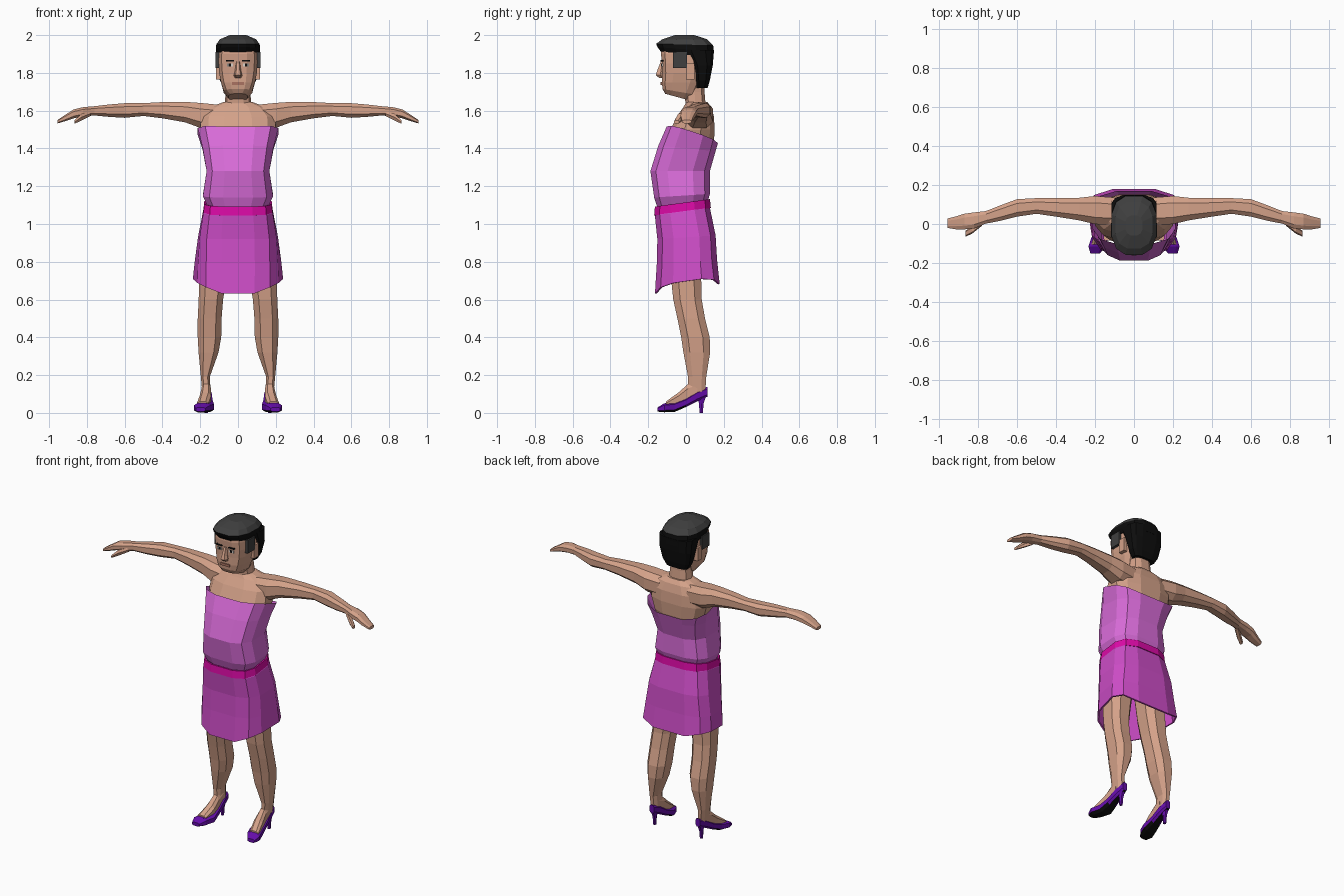
import bpy, bmesh, math

def material(name, rgb):
    m = bpy.data.materials.new(name)
    m.diffuse_color = (*rgb, 1)
    return m

SKIN = material("skin", (0.66, 0.36, 0.25))
BODICE = material("orchid", (0.70, 0.15, 0.70))
SKIRT = material("magenta_violet", (0.62, 0.075, 0.58))
BELT = material("hot_pink", (0.70, 0.003, 0.38))
SHOE = material("purple", (0.13, 0.004, 0.40))
BLACK = material("black", (0.004, 0.004, 0.004))
GREY = material("dark_grey", (0.05, 0.05, 0.05))
WHITE = material("eye_white", (0.7, 0.65, 0.6))
LIPS = material("lip_brown", (0.40, 0.17, 0.12))


def loft(name, rings, mat, axis="z", sides=12, power=0.75, caps=True,
         mirror=False, second=None, rule=None, thick=0):
    """Rings are (position, u0, u1, v0, v1, tilt, drop, flare)."""
    bm = bmesh.new()
    loops = []
    for ring in rings:
        p, u0, u1, v0, v1, tilt, drop, flare = (tuple(ring) + (0, 0, 0))[:8]
        loop = []
        for i in range(sides):
            a = 2 * math.pi * (i + 0.5) / sides
            s, c = math.sin(a), -math.cos(a)
            su = math.copysign(abs(s) ** power, s)
            sv = math.copysign(abs(c) ** power, c)
            u = (u0 + u1) / 2 + su * (u1 - u0) / 2 * (1 + flare * sv)
            v = (v0 + v1) / 2 + sv * (v1 - v0) / 2
            w = p + tilt * sv - drop * (1 - abs(su))
            co = {"z": (u, v, w), "x": (w, u, v), "y": (u, w, v)}[axis]
            loop.append(bm.verts.new(co))
        loops.append(loop)
    for a, b in zip(loops, loops[1:]):
        for i in range(sides):
            j = (i + 1) % sides
            bm.faces.new((a[i], a[j], b[j], b[i]))
    if caps:
        bm.faces.new(loops[0])
        bm.faces.new(loops[-1])
    bmesh.ops.recalc_face_normals(bm, faces=bm.faces)
    bm.normal_update()
    if rule:
        for f in bm.faces:
            f.material_index = int(rule(f))
    me = bpy.data.meshes.new(name)
    bm.to_mesh(me)
    bm.free()
    me.materials.append(mat)
    if second:
        me.materials.append(second)
    ob = bpy.data.objects.new(name, me)
    bpy.context.collection.objects.link(ob)
    if thick:
        ob.modifiers.new("thickness", "SOLIDIFY").thickness = thick
    if mirror:
        ob.modifiers.new("mirror", "MIRROR")
    return ob


def body(name, rings, mat, **kw):
    """Centred loft with rings (z, half_width, front, back, ...)."""
    return loft(name, [(r[0], -r[1], r[1]) + tuple(r[2:]) for r in rings], mat, **kw)


def block(name, x, y, z, mat, mirror=True):
    """Box given by its limits."""
    bm = bmesh.new()
    bmesh.ops.create_cube(bm, size=1)
    for v in bm.verts:
        v.co = [lim[0] if c < 0 else lim[1] for c, lim in zip(v.co, (x, y, z))]
    me = bpy.data.meshes.new(name)
    bm.to_mesh(me)
    bm.free()
    me.materials.append(mat)
    ob = bpy.data.objects.new(name, me)
    bpy.context.collection.objects.link(ob)
    if mirror:
        ob.modifiers.new("mirror", "MIRROR")


# Chest, shoulders and neck
body("chest", [(1.36, .16, -.11, .13), (1.42, .18, -.10, .15), (1.50, .205, -.085, .155),
               (1.57, .20, -.05, .15), (1.62, .15, -.015, .135), (1.645, .08, .0, .115)], SKIN)
body("neck", [(1.58, .085, -.02, .12), (1.64, .07, -.005, .105),
              (1.70, .065, -.01, .10), (1.78, .065, -.01, .10)], SKIN, sides=10)

# Dress
body("bodice", [(1.10, .165, -.155, .115, .01), (1.15, .19, -.172, .13, .01),
                (1.28, .170, -.192, .13), (1.40, .192, -.15, .16, -.015),
                (1.49, .218, -.105, .172, -.045, .03)], BODICE, power=.65, caps=False)
body("belt", [(1.065, .187, -.172, .135, .02), (1.112, .183, -.168, .13, .02)],
     BELT, power=.65, caps=False, thick=.01)
body("skirt", [(1.10, .165, -.155, .115, .02), (1.065, .188, -.168, .13, .02),
               (.93, .212, -.155, .16, .01, 0, .04), (.80, .225, -.158, .168, .01, 0, .09),
               (.70, .232, -.168, .182, .025, .075, .12)],
     SKIRT, power=.62, caps=False, thick=.01)

# Arms, hands and thumbs
loft("arm", [(.10, -.01, .14, 1.50, 1.635), (.20, -.005, .148, 1.505, 1.645),
             (.28, .015, .138, 1.535, 1.65), (.40, .035, .135, 1.557, 1.648),
             (.50, .05, .135, 1.57, 1.642), (.60, .035, .13, 1.56, 1.642),
             (.68, .015, .10, 1.565, 1.635), (.76, .0, .068, 1.573, 1.625)],
     SKIN, axis="x", sides=8, mirror=True)
loft("hand", [(.76, .0, .068, 1.573, 1.625), (.82, -.025, .062, 1.568, 1.62),
              (.87, -.03, .055, 1.558, 1.608), (.91, -.03, .042, 1.545, 1.582),
              (.955, -.022, .03, 1.532, 1.552)], SKIN, axis="x", sides=8, mirror=True)
loft("thumb", [(.78, -.01, .03, 1.57, 1.60), (.83, -.05, -.01, 1.545, 1.585),
               (.865, -.065, -.035, 1.53, 1.55)], SKIN, axis="x", sides=6, mirror=True)

# Legs and feet
loft("leg", [(.90, .03, .19, -.09, .09), (.72, .055, .21, -.085, .085),
             (.60, .075, .212, -.072, .088), (.50, .083, .217, -.05, .105),
             (.40, .085, .217, -.03, .13), (.32, .10, .212, -.018, .132),
             (.19, .148, .198, .008, .11), (.11, .145, .19, .01, .105)],
     SKIN, sides=8, mirror=True)
loft("foot", [(.06, .145, .192, .06, .18), (.01, .142, .195, .05, .155),
              (-.04, .14, .205, .03, .11), (-.105, .155, .22, .02, .062)],
     SKIN, axis="y", sides=8, mirror=True)

# Shoes with dark soles and thin heels
loft("shoe", [(.115, .148, .182, .085, .14), (.06, .138, .194, .06, .12),
              (.0, .133, .204, .03, .08), (-.06, .125, .217, .004, .058),
              (-.115, .145, .236, .002, .052), (-.15, .172, .225, .006, .03)],
     SHOE, axis="y", sides=8, power=.65, mirror=True,
     second=BLACK, rule=lambda f: f.normal.z < -.75)
loft("shoe_heel", [(0, .158, .176, .07, .09), (.05, .156, .178, .068, .095),
                   (.10, .148, .184, .05, .113)], SHOE, sides=6, mirror=True)

# Head and face
body("head", [(1.672, .05, -.112, .02, -.018), (1.70, .077, -.126, .05, -.015),
              (1.75, .092, -.130, .08), (1.80, .102, -.128, .095),
              (1.85, .106, -.130, .10), (1.90, .106, -.135, .12),
              (1.95, .10, -.13, .12)], SKIN, power=.6)
body("nose", [(1.772, .016, -.142, -.11), (1.788, .023, -.163, -.11),
              (1.81, .016, -.156, -.11), (1.86, .010, -.135, -.11)], SKIN, sides=6)
block("ear", (.09, .116), (.0, .045), (1.765, 1.85), SKIN)
block("eye", (.027, .058), (-.130, -.11), (1.833, 1.849), WHITE)
block("iris", (.036, .049), (-.132, -.11), (1.833, 1.849), BLACK)
block("eyebrow", (.022, .064), (-.134, -.11), (1.859, 1.867), BLACK)
block("mouth", (-.032, .032), (-.134, -.11), (1.737, 1.753), LIPS, mirror=False)

# Hair: cap, back and sideburns
body("hair_cap", [(1.895, .112, -.135, .150, -.015), (1.925, .119, -.155, .151, -.012),
                  (1.95, .118, -.162, .148, -.004), (1.978, .098, -.128, .115),
                  (2.0, .045, -.06, .045)],
     BLACK, second=GREY, rule=lambda f: f.normal.z > .45)
body("hair_back", [(1.72, .075, .05, .115), (1.76, .098, .045, .127),
                   (1.84, .116, .03, .143), (1.92, .118, -.02, .15)], BLACK, power=.6)
block("sideburn", (.095, .119), (-.07, .005), (1.825, 1.91), GREY)
